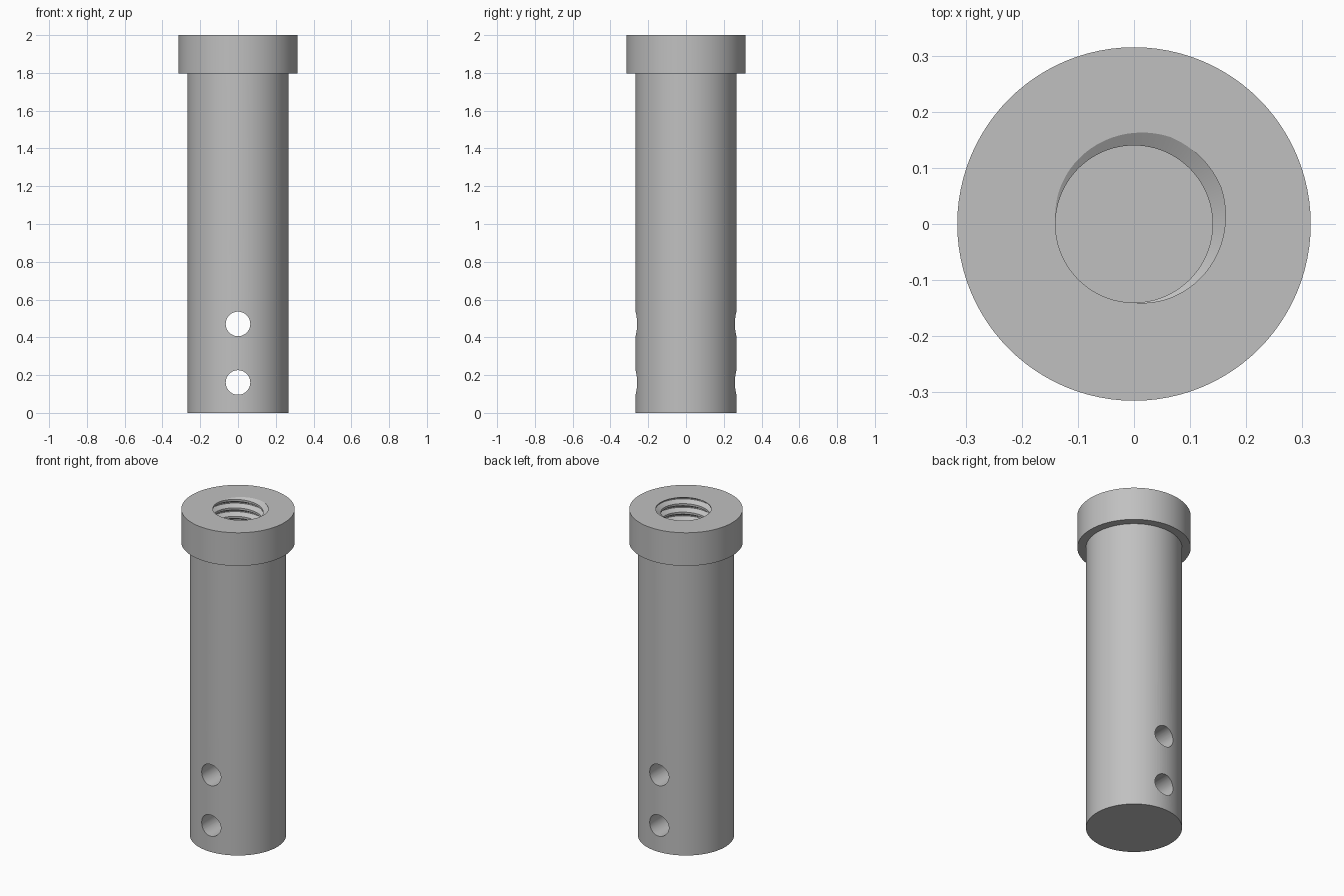
import bpy, bmesh, math

cube = bpy.data.objects.get("Cube")
if cube:
    bpy.data.objects.remove(cube, do_unlink=True)

SIDES = 96
BODY_R, HEAD_R = 0.267, 0.315
HEAD_Z, TOP_Z, FLOOR_Z = 1.797, 2.0, 1.3
PITCH, MINOR_R, DEPTH = 0.052, 0.14, 0.028
START = 0.125    # turn at which a groove crosses the top face
CORNERS = (-0.375, -0.0625, 0.0625, 0.375)   # thread corners in pitches

# Single flat colour
steel = bpy.data.materials.new("plain steel grey")
steel.use_nodes = True
colour = (0.53, 0.53, 0.53, 1)
steel.diffuse_color = colour
steel.node_tree.nodes["Principled BSDF"].inputs["Base Color"].default_value = colour


def thread_radius(turn, z):
    """Radius of the right-hand internal thread at a given angle and height."""
    phase = (z - TOP_Z) / PITCH - (turn - START)
    off = abs(phase - round(phase))
    return MINOR_R + DEPTH * min(1, max(0, (0.375 - off) / 0.3125))


def column(turn):
    """Radius and height pairs running round the pin's section at one angle."""
    points = [(0, 0), (BODY_R, 0), (BODY_R, HEAD_Z), (HEAD_R, HEAD_Z), (HEAD_R, TOP_Z)]
    turns_deep = math.ceil((TOP_Z - FLOOR_Z) / PITCH) + 2
    for n in range(2, -turns_deep, -1):
        for corner in reversed(CORNERS):
            z = TOP_Z + PITCH * (n + corner + turn - START)
            z = min(TOP_Z, max(FLOOR_Z, z))
            points.append((thread_radius(turn, z), z))
    return points + [(0, FLOOR_Z)]


# Pin: shank, collar and blind threaded bore in one closed skin
bm = bmesh.new()
grid = []
for j in range(SIDES + 1):
    a = math.tau * j / SIDES
    grid.append([bm.verts.new((r * math.cos(a), r * math.sin(a), z))
                 for r, z in column(j / SIDES)])
for left, right in zip(grid, grid[1:]):
    for i in range(len(left) - 1):
        bm.faces.new((left[i], right[i], right[i + 1], left[i + 1]))
bmesh.ops.remove_doubles(bm, verts=bm.verts[:], dist=0.00002)
bmesh.ops.recalc_face_normals(bm, faces=bm.faces[:])
mesh = bpy.data.meshes.new("threaded_pin")
bm.to_mesh(mesh)
bm.free()
pin = bpy.data.objects.new("threaded_pin", mesh)
bpy.context.collection.objects.link(pin)
mesh.materials.append(steel)

# Cross holes drilled front to back
for z in (0.161, 0.471):
    bpy.ops.mesh.primitive_cylinder_add(vertices=48, radius=0.065, depth=1,
                                        location=(0, 0, z),
                                        rotation=(math.pi / 2, 0, 0))
    drill = bpy.context.object
    drill.name = "hole_cutter"
    drill.hide_render = True
    drill.data.materials.append(steel)
    cut = pin.modifiers.new("cross_hole", 'BOOLEAN')
    cut.operation = 'DIFFERENCE'
    cut.solver = 'EXACT'
    cut.object = drill
    bpy.ops.object.select_all(action='DESELECT')
    pin.select_set(True)
    bpy.context.view_layer.objects.active = pin
    bpy.ops.object.modifier_apply(modifier=cut.name)
    bpy.data.objects.remove(drill, do_unlink=True)

bpy.ops.object.shade_smooth_by_angle(angle=math.radians(30))
